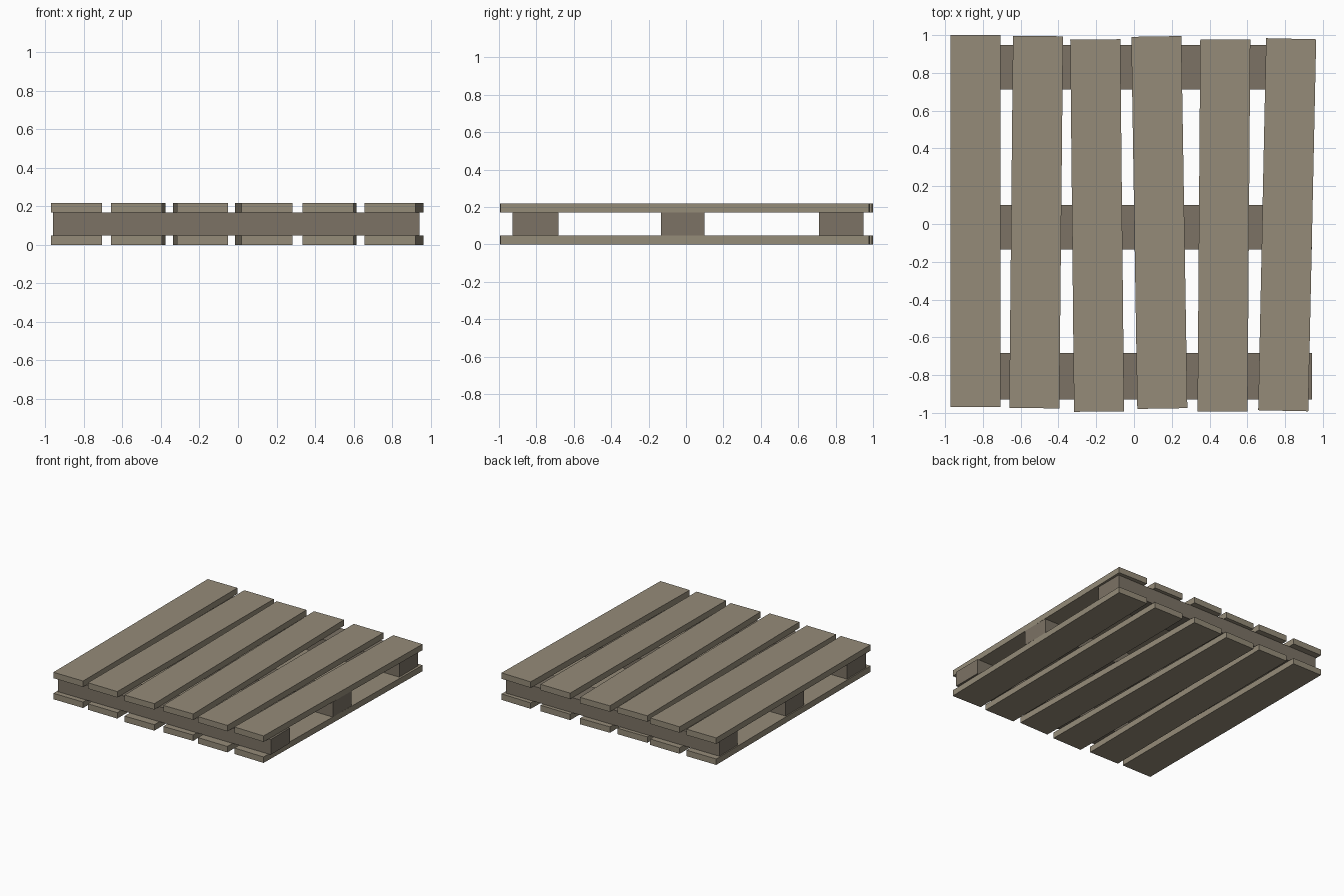
import bpy
from mathutils import Matrix

if "Cube" in bpy.data.objects:
    bpy.data.objects.remove(bpy.data.objects["Cube"])


def wood(name, rgb):
    m = bpy.data.materials.new(name)
    m.diffuse_color = (*rgb, 1)
    m.use_nodes = True
    m.node_tree.nodes["Principled BSDF"].inputs["Base Color"].default_value = m.diffuse_color
    return m


plank_wood = wood("plank_wood", (0.30, 0.26, 0.19))
beam_wood = wood("beam_wood", (0.20, 0.17, 0.13))


def board(name, size, loc, angle, mat):
    bpy.ops.mesh.primitive_cube_add(size=1, location=loc, rotation=(0, 0, angle))
    ob = bpy.context.object
    ob.name = ob.data.name = name
    ob.data.transform(Matrix.Diagonal((*size, 1)))
    ob.data.materials.append(mat)
    return ob


T, H = 0.048, 0.218  # plank thickness, total height

# slightly crooked planks: centre x, centre y, angle; same layout on both decks
planks = [(-0.838, 0.015, 0.0), (-0.518, 0.010, -0.010), (-0.195, -0.008, 0.0102),
          (0.134, 0.008, 0.0162), (0.476, -0.008, -0.0074), (0.811, -0.004, -0.0213)]
for deck, z in (("bottom", T / 2), ("top", H - T / 2)):
    for i, (x, y, a) in enumerate(planks, 1):
        board(f"{deck}_plank_{i}", (0.265, 1.97, T), (x, y, z), a, plank_wood)

# three cross beams between the decks
for name, y0, y1 in (("front", -0.928, -0.682), ("middle", -0.134, 0.100), ("back", 0.712, 0.948)):
    board(f"{name}_beam", (1.904, y1 - y0, H - 2 * T), (-0.009, (y0 + y1) / 2, H / 2), 0, beam_wood)
